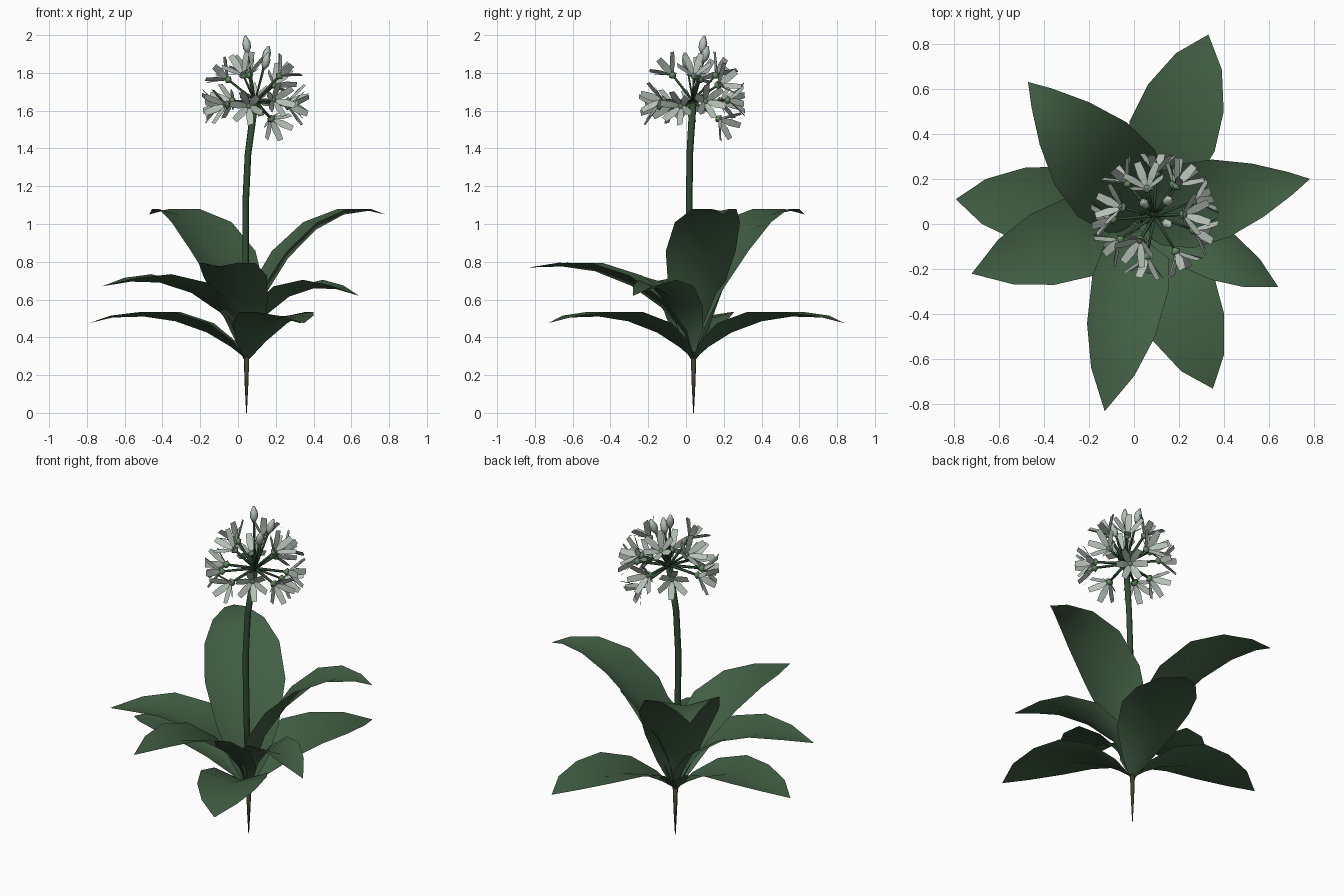
import bpy, bmesh
from math import radians, sin, cos, pi
from mathutils import Vector

if "Cube" in bpy.data.objects:
    bpy.data.objects.remove(bpy.data.objects["Cube"])

def material(name, rgb):
    m = bpy.data.materials.new(name)
    m.diffuse_color = (*rgb, 1)
    m.use_nodes = True
    m.node_tree.nodes["Principled BSDF"].inputs["Base Color"].default_value = m.diffuse_color
    return m

LEAF = material("leaf green", (0.055, 0.115, 0.058))
STEM = material("stem green", (0.03, 0.075, 0.035))
ROOT = material("root brown", (0.055, 0.05, 0.028))
PETAL = material("pale petal", (0.46, 0.53, 0.47))
HEART = material("flower heart", (0.12, 0.24, 0.12))

def finish(name, bm, mat, smooth=True):
    me = bpy.data.meshes.new(name)
    bm.to_mesh(me)
    bm.free()
    me.materials.append(mat)
    for p in me.polygons:
        p.use_smooth = smooth
    ob = bpy.data.objects.new(name, me)
    bpy.context.collection.objects.link(ob)
    return ob

def axes(d):
    d = d.normalized()
    u = d.orthogonal().normalized()
    return d, u, d.cross(u)

def tube(bm, path, radii, sides):
    # rings of vertices along a path, capped at both ends
    path = [Vector(p) for p in path]
    _, u, v = axes(path[-1] - path[0])
    rings = []
    for p, r in zip(path, radii):
        rings.append([bm.verts.new(p + r * (cos(2 * pi * i / sides) * u + sin(2 * pi * i / sides) * v))
                      for i in range(sides)])
    for a, b in zip(rings, rings[1:]):
        for i in range(sides):
            j = (i + 1) % sides
            bm.faces.new((a[i], a[j], b[j], b[i]))
    bm.faces.new(rings[0][::-1])
    bm.faces.new(rings[-1])

BX, BY = 0.045, 0.04
CENTRE = Vector((0.09, 0.037, 1.65))

# root spike
bm = bmesh.new()
tube(bm, [(BX, BY, 0), (BX, BY, 0.15), (BX, BY, 0.32)], [0.002, 0.010, 0.016], 6)
finish("root", bm, ROOT)

# flower stem
bm = bmesh.new()
tube(bm, [(BX, BY, 0.3), (0.04, 0.025, 0.75), (0.04, 0.017, 1.1), (0.053, 0.02, 1.37), CENTRE],
     [0.016, 0.018, 0.018, 0.018, 0.02], 6)
finish("stem", bm, STEM)

# leaf profiles: reach fraction, midrib height, half width, cupping
LOW = [(0, .285, .015, 0), (.1, .35, .08, .035), (.25, .425, .15, .055), (.45, .485, .185, .05),
       (.65, .51, .165, .025), (.85, .505, .10, .01), (1, .475, 0, 0)]
MID = [(0, .29, .015, 0), (.06, .41, .09, .04), (.18, .53, .15, .055), (.38, .635, .185, .06),
       (.6, .69, .165, .045), (.8, .695, .105, .02), (1, .67, 0, 0)]
TOP = [(0, .29, .015, 0), (.05, .44, .10, .05), (.13, .62, .17, .06), (.3, .82, .22, .06),
       (.5, .97, .205, .05), (.7, 1.05, .14, .03), (.88, 1.07, .06, .01), (1, 1.05, 0, 0)]

def leaf(name, tip, prof, wide=1.0, tilt=0.0):
    out = Vector((tip[0] - BX, tip[1] - BY, 0))
    reach = out.length
    out.normalize()
    side = Vector((-out.y, out.x, 0))
    up = Vector((0, 0, 1))
    mids = [Vector((BX, BY, 0)) + out * f * reach + up * (z + tilt * f) for f, z, _, _ in prof]
    bm = bmesh.new()
    prev = None
    for i, (f, z, w, cup) in enumerate(prof):
        t = (mids[min(i + 1, len(mids) - 1)] - mids[max(i - 1, 0)]).normalized()
        lift = t.cross(side) * cup
        mid = bm.verts.new(mids[i])
        if w:
            row = [bm.verts.new(mids[i] + lift - side * w * wide), mid,
                   bm.verts.new(mids[i] + lift + side * w * wide)]
        else:
            row = [mid] * 3
        if prev:
            for a in (0, 1):
                vs = list(dict.fromkeys((prev[a], row[a], row[a + 1], prev[a + 1])))
                bm.faces.new(vs[::-1])
        prev = row
    finish(name, bm, LEAF)

# three tiers of leaves
leaf("low_leaf_back", (0.33, 0.84), LOW, 1.08)
leaf("low_leaf_left", (-0.79, 0.11), LOW)
leaf("low_leaf_front", (0.35, -0.73), LOW, 1.02)
leaf("middle_leaf_left", (-0.72, -0.22), MID)
leaf("middle_leaf_front", (-0.13, -0.83), MID, 0.93, 0.10)
leaf("middle_leaf_right", (0.64, -0.28), MID, 0.68, -0.05)
leaf("tall_leaf_back", (-0.47, 0.63), TOP, 1.03)
leaf("tall_leaf_right", (0.78, 0.20), TOP, 0.86)

# flower head: azimuth, elevation (and reach) of each bud and floret
BUDS = [(130, 77, 0.355), (47, 70, 0.31), (-32, 72, 0.27)]
FLORETS = [(105, 48), (2, 46), (-120, 48), (53, 27), (166, 38), (-59, 2), (-145, -6),
           (130, 0), (20, 0), (-20, -8), (-100, -8), (88, 2), (58, -30), (-175, -6)]

def direction(az, el):
    az, el = radians(az), radians(el)
    return Vector((cos(az) * cos(el), sin(az) * cos(el), sin(el)))

stalks, buds, petals, hearts = (bmesh.new() for _ in range(4))
for az, el, reach in BUDS:
    d = direction(az, el)
    tube(stalks, [CENTRE, CENTRE + d * (reach - 0.085)], [0.007, 0.006], 4)
    tube(buds, [CENTRE + d * (reach - s) for s in (0.09, 0.065, 0.035, 0)], [0.009, 0.022, 0.022, 0.006], 6)

for az, el in FLORETS:
    d, u, v = axes(direction(az, el))
    c = CENTRE + d * 0.185
    tube(stalks, [CENTRE, c], [0.009, 0.007], 4)
    tube(hearts, [c - d * 0.018, c, c + d * 0.014], [0.007, 0.024, 0.012], 6)
    # six strap petals opening in a cone
    for k in range(6):
        a = 2 * pi * k / 6
        r = cos(a) * u + sin(a) * v
        s = d.cross(r)
        rows = []
        for ln, w, ang in ((0.012, 0.010, 45), (0.065, 0.020, 44), (0.125, 0.016, 46)):
            p = c + (r * sin(radians(ang)) + d * cos(radians(ang))) * ln
            rows.append((petals.verts.new(p - s * w), petals.verts.new(p + s * w)))
        for (a0, a1), (b0, b1) in zip(rows, rows[1:]):
            petals.faces.new((a0, b0, b1, a1))

finish("flower_stalks", stalks, STEM)
finish("flower_buds", buds, PETAL)
finish("petals", petals, PETAL, False)
finish("flower_hearts", hearts, HEART)
